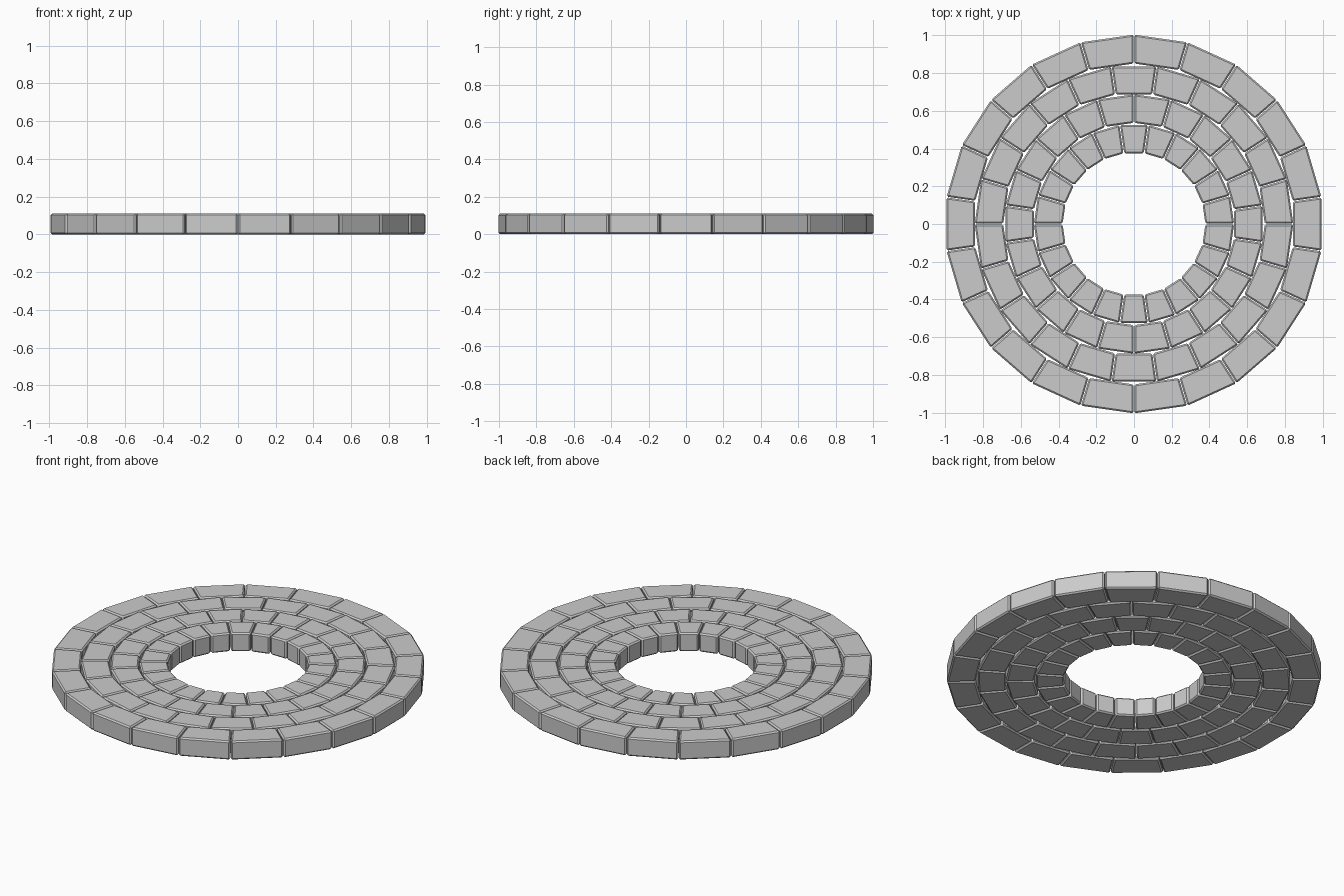
import bpy, bmesh
from math import sin, cos, pi

if "Cube" in bpy.data.objects:
    bpy.data.objects.remove(bpy.data.objects["Cube"])

COUNT = 22        # blocks per ring
HEIGHT = 0.11
GAP = 0.002       # half of the joint between neighbouring blocks
BEVEL = 0.008


def stone_ring(name, r_in, r_out, offset):
    """One ring of wedge-shaped blocks; offset is in block steps from +y."""
    bm = bmesh.new()
    step = 2 * pi / COUNT
    for i in range(COUNT):
        a = (i + offset) * step
        corners = []
        for r, s in ((r_in, 0), (r_out, 0), (r_out, 1), (r_in, 1)):
            ang = pi / 2 + a + s * step
            d = GAP if s == 0 else -GAP
            corners.append((r * cos(ang) - d * sin(ang),
                            r * sin(ang) + d * cos(ang)))
        lo = [bm.verts.new((x, y, 0)) for x, y in corners]
        hi = [bm.verts.new((x, y, HEIGHT)) for x, y in corners]
        bm.faces.new(lo[::-1])
        bm.faces.new(hi)
        for k in range(4):
            n = (k + 1) % 4
            bm.faces.new((lo[k], lo[n], hi[n], hi[k]))
    bmesh.ops.recalc_face_normals(bm, faces=bm.faces)
    # Chamfered block edges
    bmesh.ops.bevel(bm, geom=bm.edges[:], offset=BEVEL, offset_type='OFFSET',
                    segments=1, profile=0.5, affect='EDGES')
    mesh = bpy.data.meshes.new(name)
    bm.to_mesh(mesh)
    bm.free()
    bpy.context.collection.objects.link(bpy.data.objects.new(name, mesh))


# Four concentric rings, joints staggered by half a block
stone_ring("outer_stone_ring", 0.850, 1.003, 0.0)
stone_ring("second_stone_ring", 0.693, 0.844, 0.5)
stone_ring("third_stone_ring", 0.536, 0.687, 0.0)
stone_ring("inner_stone_ring", 0.378, 0.530, 0.5)
